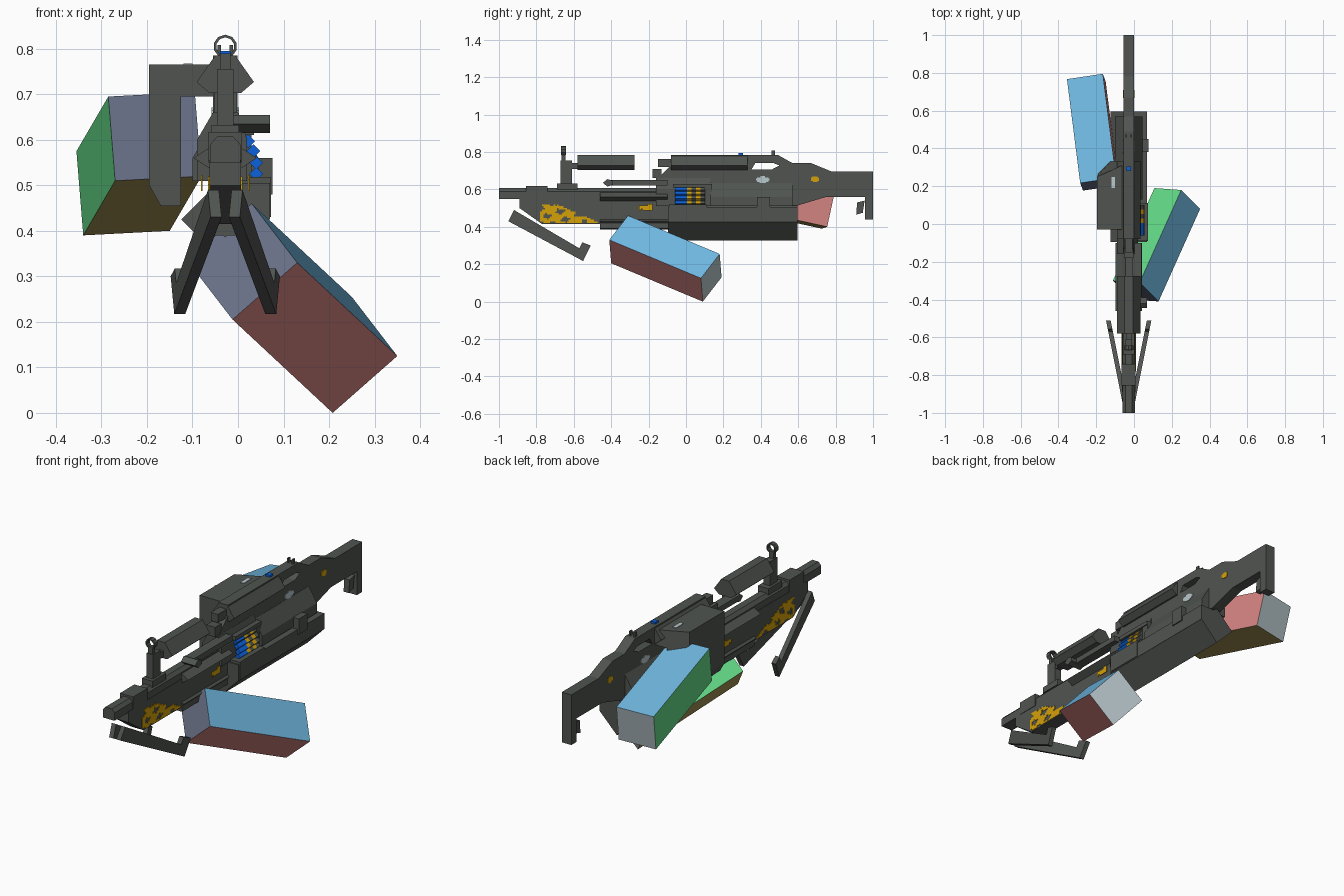
import bpy, bmesh, math, random
from mathutils import Vector

random.seed(4)
if "Cube" in bpy.data.objects:
    bpy.data.objects.remove(bpy.data.objects["Cube"])

CX = -0.028  # centre plane of the weapon


def mat(name, rgb):
    lin = [((c / 255 + 0.055) / 1.055) ** 2.4 if c > 10 else c / 255 / 12.92 for c in rgb]
    m = bpy.data.materials.new(name)
    m.use_nodes = True
    m.diffuse_color = (*lin, 1)
    m.node_tree.nodes["Principled BSDF"].inputs["Base Color"].default_value = (*lin, 1)
    return m


GUN = mat("gunmetal", (80, 84, 80))
GOLD = mat("gold", (212, 160, 8))
BLUE = mat("vivid_blue", (12, 98, 220))
PALE = mat("pale_grey", (185, 200, 205))
SKY = mat("sky_blue", (112, 184, 225))
GREEN = mat("green", (98, 215, 133))
PINK = mat("pink", (212, 132, 130))
OLIVE = mat("olive", (172, 153, 88))
VIOLET = mat("slate_violet", (104, 112, 134))


def finish(name, bm, mats):
    bmesh.ops.recalc_face_normals(bm, faces=bm.faces)
    me = bpy.data.meshes.new(name)
    bm.to_mesh(me)
    bm.free()
    for m in mats:
        me.materials.append(m)
    ob = bpy.data.objects.new(name, me)
    bpy.context.collection.objects.link(ob)
    return ob


def prism(name, pts, lo, hi, axis="x", m=GUN, warp=None):
    """Extrude a profile: (y, z) points along x, or (x, z) points along y."""
    bm = bmesh.new()
    rings = []
    for d in (lo, hi):
        co = [(d, p, z) if axis == "x" else (p, d, z) for p, z in pts]
        rings.append([bm.verts.new(warp(c) if warp else c) for c in co])
    n = len(pts)
    for r in rings:
        bm.faces.new(r)
    for i in range(n):
        j = (i + 1) % n
        bm.faces.new((rings[0][i], rings[0][j], rings[1][j], rings[1][i]))
    return finish(name, bm, [m])


def box(name, x0, x1, y0, y1, z0, z1, m=GUN):
    return prism(name, [(y0, z0), (y1, z0), (y1, z1), (y0, z1)], x0, x1, "x", m)


def diamond(x, z, r, rz=None):
    rz = rz or r
    return [(x - r, z), (x, z - rz), (x + r, z), (x, z + rz)]


# Receiver and stock in one side profile, with an open slot
receiver = prism("receiver_and_stock", [
    (-0.16, 0.52), (-0.16, 0.65), (-0.08, 0.73), (-0.08, 0.785), (0.49, 0.785),
    (0.57, 0.74), (0.67, 0.74), (0.78, 0.695), (1.0, 0.695), (1.0, 0.44),
    (0.957, 0.44), (0.957, 0.56), (0.75, 0.56), (0.60, 0.515)],
    CX - 0.027, CX + 0.027)
slot = prism("slot_cutter", [(0.35, 0.707), (0.46, 0.707), (0.50, 0.728),
                             (0.47, 0.74), (0.37, 0.74)], -0.3, 0.3)
slot.hide_render = True
slot.hide_set(True)
cut = receiver.modifiers.new("slot", "BOOLEAN")
cut.object = slot
cut.solver = "EXACT"
prism("butt_hook", [(0.91, 0.465), (0.945, 0.475), (0.955, 0.54), (0.915, 0.53)],
      CX - 0.015, CX + 0.015)

# Wider receiver sides
prism("receiver_side", [(-0.10, 0.51), (0.045, 0.51), (0.045, 0.56), (0.0, 0.635),
                        (-0.055, 0.635), (-0.10, 0.56)], 0.13, 0.57, "y")
prism("receiver_front", [(-0.09, 0.51), (0.02, 0.51), (0.02, 0.60), (0.0, 0.66),
                         (-0.055, 0.66), (-0.09, 0.60)], -0.16, 0.13, "y")

# Upper tubes share one faceted section
TUBE = [(CX - 0.063, 0.727), (CX - 0.035, 0.703), (CX + 0.035, 0.703),
        (CX + 0.063, 0.727), (CX + 0.022, 0.785), (CX - 0.022, 0.785)]
prism("scope_tube", TUBE, -0.58, -0.275, "y")
prism("top_housing", TUBE, -0.08, 0.33, "y")
box("housing_clamp", CX - 0.02, CX + 0.02, -0.15, -0.07, 0.72, 0.763)
box("front_clamp", CX - 0.025, CX + 0.025, -0.18, -0.13, 0.66, 0.71)

# Side cover hanging over the right flank, rear corner chamfered
prism("side_cover", [(-0.195, 0.765), (-0.02, 0.765), (-0.02, 0.695), (-0.125, 0.695),
                     (-0.125, 0.455), (-0.17, 0.455), (-0.195, 0.50)], -0.03, 0.33, "y",
      warp=lambda c: (c[0], 0.25, c[2]) if c[0] < -0.19 and c[1] > 0 else c)
box("cover_patch", -0.12, -0.10, 0.19, 0.25, 0.764, 0.768, PALE)

# Lower body
prism("lower_body", diamond(CX, 0.425, 0.097), -0.095, 0.595, "y")
box("lower_side_box", CX, 0.07, -0.095, 0.595, 0.425, 0.505)
box("loading_block", CX, 0.073, -0.09, 0.11, 0.43, 0.518)
box("side_latch", 0.0, 0.076, 0.38, 0.45, 0.48, 0.56)

# Barrel, muzzle and fore-end
prism("barrel", [(CX - 0.033, 0.55), (CX + 0.033, 0.55), (CX + 0.033, 0.59),
                 (CX + 0.018, 0.607), (CX - 0.018, 0.607), (CX - 0.033, 0.59)], -1.0, 0.0, "y")
box("muzzle_block", CX - 0.037, CX + 0.037, -0.855, -0.74, 0.55, 0.617)
prism("fore_end", [(-0.89, 0.555), (-0.89, 0.50), (-0.77, 0.415), (-0.46, 0.415),
                   (-0.46, 0.39), (-0.09, 0.39), (-0.09, 0.56)], CX - 0.035, CX + 0.035)
prism("fore_end_tube", diamond(CX, 0.56, 0.07, 0.045), -0.46, -0.1, "y")
prism("under_tube", diamond(CX, 0.43, 0.045), -0.46, -0.09, "y")

# Charging handle
prism("handle_bar", [(-0.42, 0.622), (-0.10, 0.622), (-0.10, 0.65), (-0.42, 0.65)], -0.01, 0.04)
prism("handle_knob", [(-0.445, 0.635), (-0.42, 0.615), (-0.39, 0.625), (-0.39, 0.645),
                      (-0.42, 0.655)], -0.01, 0.07)

# Front sight: base, post, arm to the tube and a ring
box("sight_base", CX - 0.03, CX + 0.03, -0.69, -0.58, 0.60, 0.632)
box("sight_post", CX - 0.018, CX + 0.018, -0.67, -0.61, 0.62, 0.755)
box("sight_arm", CX - 0.015, CX + 0.015, -0.62, -0.57, 0.71, 0.742)
box("sight_stem", CX - 0.012, CX + 0.012, -0.665, -0.645, 0.75, 0.79)
ring = [(CX + r * math.sin(a), 0.805 + r * math.cos(a))
        for r, seq in ((0.026, range(-4, 5)), (0.020, range(4, -5, -1)))
        for a in [math.radians(36 * k) for k in seq]]
prism("sight_ring", ring, -0.668, -0.642, "y")
for s in (-1, 1):
    box("rear_sight_prong", CX + s * 0.013 - 0.004, CX + s * 0.013 + 0.004, 0.457, 0.475, 0.78, 0.808)
box("top_button", CX - 0.012, CX + 0.012, 0.28, 0.305, 0.78, 0.795, BLUE)

# Bipod: two splayed legs with feet
LEG = [(-0.92, 0.49), (-0.95, 0.43), (-0.55, 0.217), (-0.51, 0.30),
       (-0.555, 0.317), (-0.57, 0.285)]
for s, side in ((-1, "right"), (1, "left")):
    prism(side + "_bipod_leg", LEG, 0.008, 0.032, "x",
          warp=lambda c, s=s: (CX + s * (c[0] + 0.20 * (c[1] + 0.95)), c[1], c[2]))

# Shells in an arc, blue heads and banded cases
box("shell_frame_top", -0.03, 0.035, -0.07, 0.14, 0.61, 0.63)
box("shell_frame_back", 0.0, 0.03, 0.10, 0.14, 0.51, 0.62)
for x, z in ((0.022, 0.597), (0.034, 0.575), (0.04, 0.55), (0.04, 0.525)):
    prism("shell_head", diamond(x, z, 0.015), -0.06, 0.005, "y", BLUE)
    for k in range(4):
        y = 0.005 + 0.024 * k
        prism("shell_band", diamond(x, z, 0.015), y, y + 0.024, "y", GUN if k % 2 else GOLD)


# Blotchy painted patches: thin plates cut into cells inside an outline
def inside(p, poly):
    hit = False
    for (ay, az), (by, bz) in zip(poly, poly[1:] + poly[:1]):
        if (az > p[1]) != (bz > p[1]) and p[0] < (by - ay) * (p[1] - az) / (bz - az) + ay:
            hit = not hit
    return hit


def patch(name, poly, x, m, fill=1.0, cell=0.009):
    bm = bmesh.new()
    y0, y1 = min(p[0] for p in poly), max(p[0] for p in poly)
    z0, z1 = min(p[1] for p in poly), max(p[1] for p in poly)
    for i in range(math.ceil((y1 - y0) / cell)):
        for j in range(math.ceil((z1 - z0) / cell)):
            y, z = y0 + i * cell, z0 + j * cell
            blob = 0.5 + 0.25 * (math.sin(y * 70 + z * 50) + math.sin(z * 110 - y * 45))
            if inside((y + cell / 2, z + cell / 2), poly) and blob + random.uniform(-0.12, 0.12) < fill:
                bm.faces.new([bm.verts.new((x, a, b)) for a, b in
                              ((y, z), (y + cell, z), (y + cell, z + cell), (y, z + cell))])
    bmesh.ops.remove_doubles(bm, verts=bm.verts, dist=0.0005)
    ob = finish(name, bm, [m])
    sol = ob.modifiers.new("plate", "SOLIDIFY")
    sol.thickness = 0.003
    sol.offset = 0


def oval(y, z, ry, rz):
    return [(y + ry * math.cos(k * math.pi / 5), z + rz * math.sin(k * math.pi / 5)) for k in range(10)]


for s in (-1, 1):
    patch("fore_end_camo", [(-0.78, 0.52), (-0.69, 0.52), (-0.46, 0.42), (-0.75, 0.42),
                            (-0.78, 0.43)], CX + s * 0.036, GOLD, 0.68)
    patch("fore_end_spot", [(-0.25, 0.487), (-0.18, 0.487), (-0.18, 0.52), (-0.25, 0.515)],
          CX + s * 0.052, GOLD)
    patch("stock_spot", oval(0.69, 0.655, 0.022, 0.016), CX + s * 0.0285, GOLD, cell=0.006)
    patch("receiver_spot", oval(0.41, 0.652, 0.036, 0.018), CX + s * 0.0285, PALE, cell=0.006)


# Two loose tilted crates, each side its own colour
def crate(name, corner, along, across, up):
    c, a, w, h = (Vector(v) for v in (corner, along, across, up))
    bm = bmesh.new()
    v = [[[bm.verts.new(c + a * i + w * j + h * k) for k in (0, 1)] for j in (0, 1)] for i in (0, 1)]
    loop = ((0, 0), (0, 1), (1, 1), (1, 0))
    for axis in range(3):
        for e in (0, 1):
            idx = [(p[:axis] + (e,) + p[axis:]) for p in loop]
            f = bm.faces.new([v[i][j][k] for i, j, k in idx])
            f.material_index = axis * 2 + e
    finish(name, bm, [VIOLET, PALE, SKY, OLIVE, PINK, GREEN])


crate("front_crate", (0.13, -0.41, 0.33), (0.22, 0.49, -0.205), (-0.142, 0.01, -0.125), (-0.10, 0.10, 0.13))
crate("rear_crate", (-0.095, 0.245, 0.705), (-0.07, 0.55, -0.12), (0.015, -0.04, -0.185), (-0.19, -0.028, -0.01))
